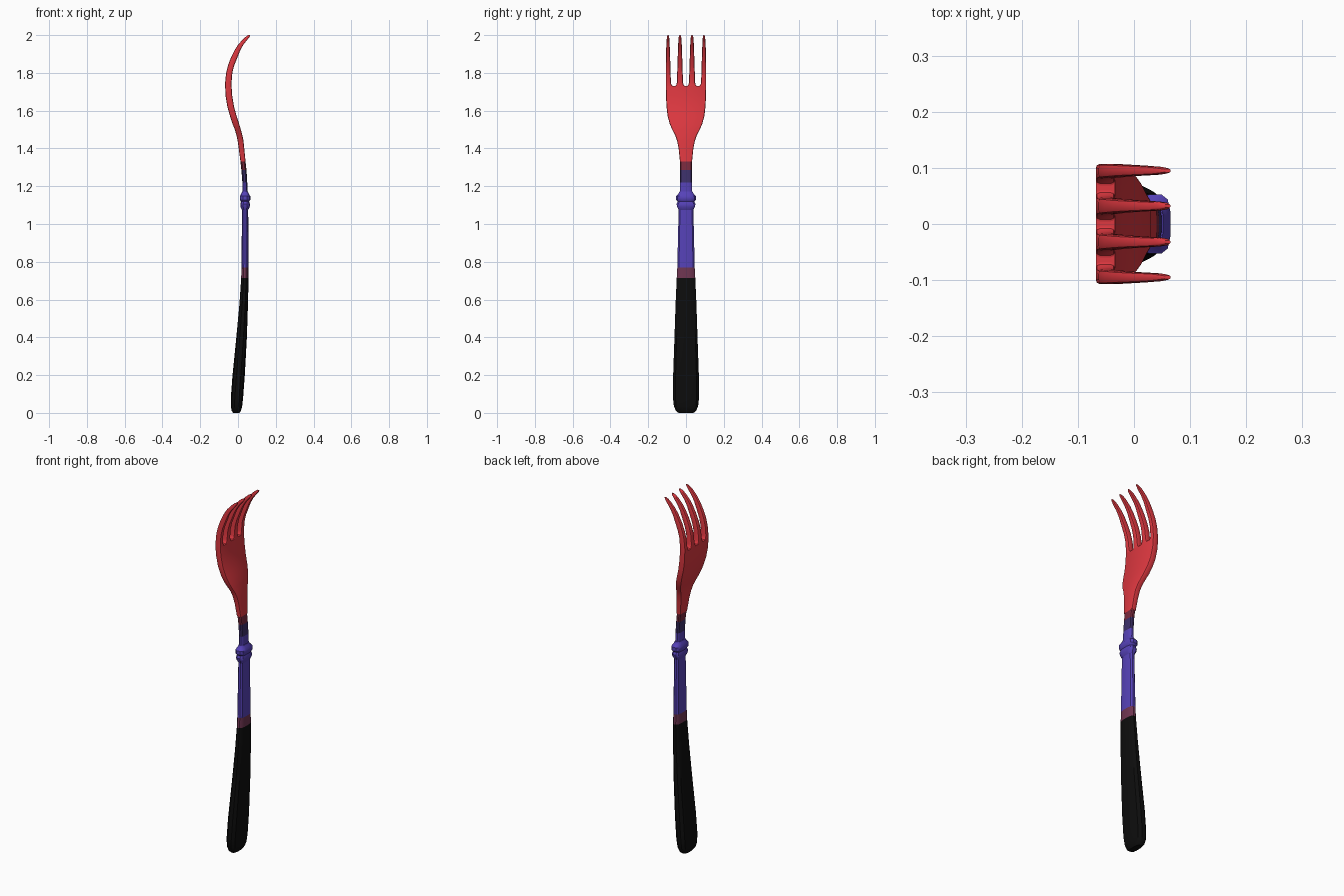
import bpy, bmesh, math


def material(name, rgb):
    m = bpy.data.materials.new(name)
    lin = [((c / 255 + 0.055) / 1.055) ** 2.4 if c > 10 else c / 255 / 12.92 for c in rgb]
    m.diffuse_color = (*lin, 1)
    return m


RED = material("red", (222, 56, 64))
PURPLE = material("purple", (86, 66, 184))
NAVY = material("dark violet", (61, 48, 106))
MAUVE = material("mauve", (112, 54, 82))
WINE = material("wine", (122, 42, 62))
BLACK = material("black", (13, 13, 13))


def section(z, x0, x1, y0, y1, round_):
    """Rounded rectangle slice; round_ is the corner size as a share of each half size."""
    cx, cy, hx, hy = (x0 + x1) / 2, (y0 + y1) / 2, (x1 - x0) / 2, (y1 - y0) / 2
    rx = hx * round_
    ry = hy * round_ if round_ > 0.5 else min(rx, hy * 0.6)
    pts = []
    for k, (sx, sy) in enumerate([(1, 1), (-1, 1), (-1, -1), (1, -1)]):
        for j in range(3):
            a = math.pi / 2 * k + math.pi / 4 * j
            pts.append((cx + sx * (hx - rx) + rx * math.cos(a),
                        cy + sy * (hy - ry) + ry * math.sin(a), z))
    return pts


def add_loft(bm, slices, cap0, cap1):
    rings = [[bm.verts.new(p) for p in s] for s in slices]
    for a, b in zip(rings, rings[1:]):
        n = len(a)
        for i in range(n):
            bm.faces.new((a[i], a[(i + 1) % n], b[(i + 1) % n], b[i]))
    if cap0:
        bm.faces.new(rings[0][::-1])
    if cap1:
        bm.faces.new(rings[-1])


def finish(name, bm, mat):
    me = bpy.data.meshes.new(name)
    bm.to_mesh(me)
    bm.free()
    ob = bpy.data.objects.new(name, me)
    bpy.context.collection.objects.link(ob)
    me.materials.append(mat)
    bpy.ops.object.select_all(action='DESELECT')
    ob.select_set(True)
    bpy.context.view_layer.objects.active = ob
    bpy.ops.object.shade_smooth_by_angle(angle=math.radians(35))


def part(name, mat, rows, round_, cap0=False, cap1=False):
    bm = bmesh.new()
    add_loft(bm, [section(z, x0, x1, -h, h, round_) for z, x0, x1, h in rows], cap0, cap1)
    finish(name, bm, mat)


# rows: z, back x, front x, half width
# handle, bottom to top
part("grip", BLACK, [(0, -.026, .008, .040), (.012, -.034, .016, .054), (.035, -.038, .022, .064),
                     (.08, -.038, .027, .069), (.2, -.029, .036, .068), (.4, -.009, .047, .061),
                     (.58, .008, .053, .055), (.715, .017, .056, .049)], 0.65, cap0=True)
part("lower_band", MAUVE, [(.715, .017, .056, .049), (.77, .018, .056, .046)], 0.65)
part("shaft", PURPLE, [(.77, .018, .056, .046), (.95, .020, .055, .042),
                       (1.07, .021, .054, .039), (1.09, .021, .054, .039)], 0.65)
part("collar", PURPLE, [(1.075, .021, .054, .039), (1.09, .013, .062, .047), (1.105, .012, .063, .050),
                        (1.118, .016, .059, .044), (1.128, .010, .065, .053), (1.148, .010, .065, .053),
                        (1.16, .017, .057, .040), (1.172, .022, .052, .034)], 0.6, True, True)
part("neck", PURPLE, [(1.16, .024, .050, .033), (1.22, .023, .049, .032)], 0.6)
part("neck_dark_band", NAVY, [(1.22, .023, .049, .032), (1.285, .018, .045, .031)], 0.6)
part("neck_wine_band", WINE, [(1.285, .018, .045, .031), (1.33, .013, .040, .032)], 0.6)

# fork head below the slots
part("palm", RED, [(1.33, .013, .040, .032), (1.40, .004, .033, .039), (1.44, -.002, .029, .047),
                   (1.47, -.008, .023, .057), (1.50, -.017, .015, .073), (1.53, -.029, .006, .086),
                   (1.57, -.042, -.007, .097), (1.62, -.056, -.021, .103),
                   (1.68, -.066, -.031, .106), (1.73, -.068, -.034, .107)], 0.4, cap1=True)

# four tines; rows: z, back x, front x, gap half width, outer edge
tine_rows = [(1.729, -.068, -.034, .001, .107), (1.731, -.068, -.034, .008, .107),
             (1.738, -.068, -.034, .013, .107), (1.75, -.068, -.034, .016, .107),
             (1.80, -.063, -.030, .0175, .107), (1.84, -.053, -.020, .0185, .107),
             (1.88, -.038, -.004, .020, .106), (1.92, -.018, .012, .0215, .105),
             (1.95, .001, .029, .0225, .104), (1.98, .028, .053, .024, .102),
             (1.993, .043, .063, .026, .100), (2.0, .054, .065, .029, .098)]
bm = bmesh.new()
slot = 0.064
for side in (-1, 1):
    for outer in (False, True):
        slices = []
        for z, x0, x1, g, edge in tine_rows:
            lo, hi = (slot + g, edge) if outer else (g, slot - g)
            if outer and z > 1.99:
                lo = min(lo, edge - .006)
            lo, hi = (lo, hi) if side > 0 else (-hi, -lo)
            slices.append(section(z, x0, x1, lo, hi, 0.45))
        add_loft(bm, slices, False, True)
finish("tines", bm, RED)
